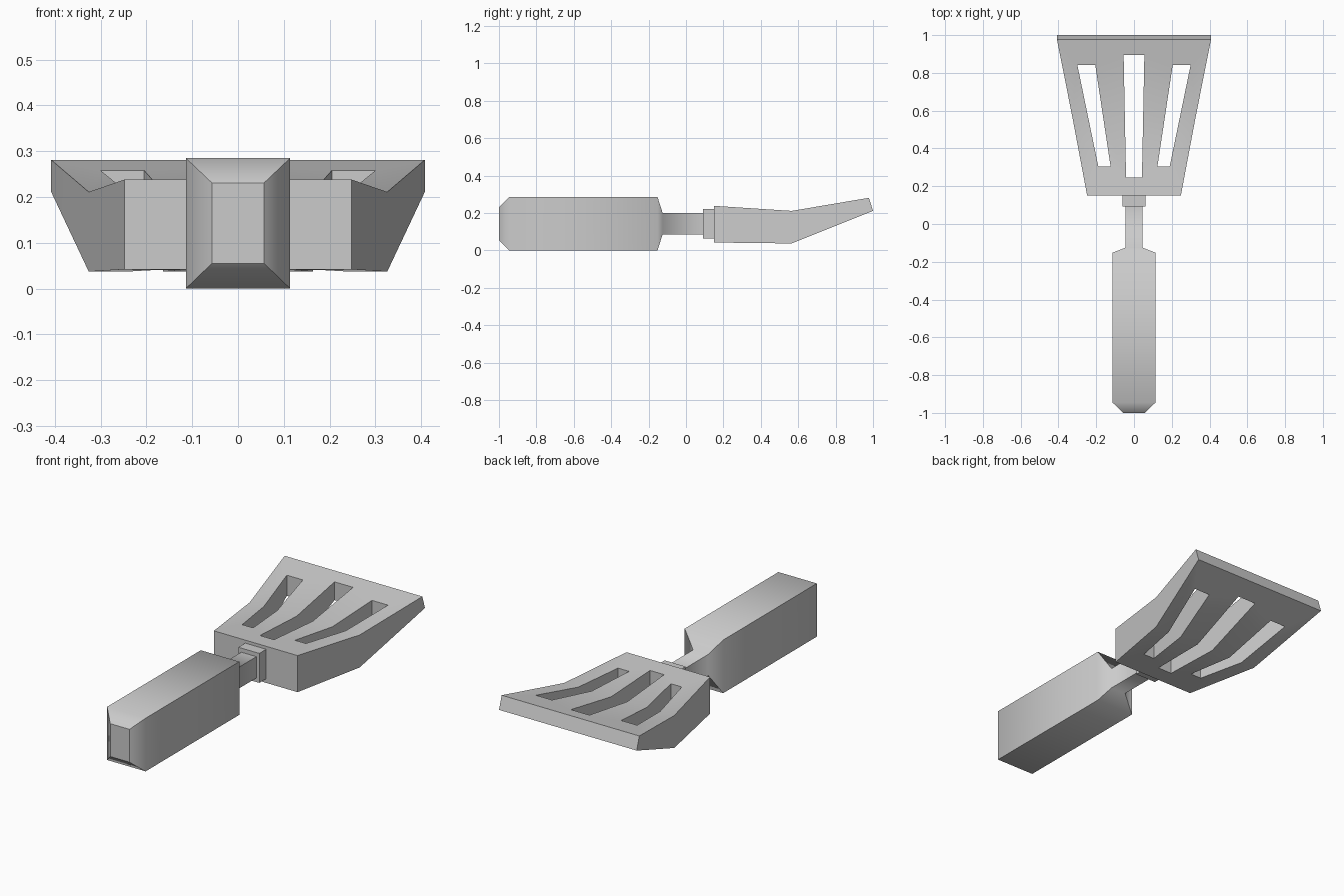
import bpy, bmesh

if "Cube" in bpy.data.objects:
    bpy.data.objects.remove(bpy.data.objects["Cube"])


def loft(name, rings, crisp_caps=True):
    """Skin rectangular rings: (half width, top y, top z, bottom y, bottom z)."""
    bm = bmesh.new()
    loops = []
    for hx, yt, zt, yb, zb in rings:
        pts = [(-hx, yb, zb), (hx, yb, zb), (hx, yt, zt), (-hx, yt, zt)]
        loops.append([bm.verts.new(p) for p in pts])
    for a, b in zip(loops, loops[1:]):
        for i in range(4):
            j = (i + 1) % 4
            bm.faces.new((a[i], a[j], b[j], b[i]))
            # lengthwise corners stay crisp
            bm.edges.get((a[i], b[i])).smooth = False
    for cap in (loops[0], loops[-1]):
        face = bm.faces.new(cap)
        for e in face.edges:
            e.smooth = False
    for f in bm.faces:
        f.smooth = True
    bmesh.ops.recalc_face_normals(bm, faces=bm.faces)
    mesh = bpy.data.meshes.new(name)
    bm.to_mesh(mesh)
    bm.free()
    ob = bpy.data.objects.new(name, mesh)
    bpy.context.collection.objects.link(ob)
    return ob


def section(hx, y, z0, z1):
    return (hx, y, z1, y, z0)


def prism(name, outline, z0, z1):
    """Extrude a plan outline between two heights."""
    bm = bmesh.new()
    face = bm.faces.new([bm.verts.new((x, y, z0)) for x, y in outline])
    ext = bmesh.ops.extrude_face_region(bm, geom=[face])
    for v in ext["geom"]:
        if isinstance(v, bmesh.types.BMVert):
            v.co.z = z1
    bmesh.ops.recalc_face_normals(bm, faces=bm.faces)
    mesh = bpy.data.meshes.new(name)
    bm.to_mesh(mesh)
    bm.free()
    ob = bpy.data.objects.new(name, mesh)
    bpy.context.collection.objects.link(ob)
    return ob


# Handle with chamfered butt, tapering into the thin shank
loft("handle", [
    section(0.057, -1.0, 0.055, 0.231),
    section(0.114, -0.945, 0.0, 0.285),
    section(0.114, -0.152, 0.0, 0.285),
    section(0.045, -0.125, 0.086, 0.2),
    section(0.045, 0.11, 0.086, 0.2),
])

# Collar joining shank and blade
loft("collar", [section(0.062, 0.092, 0.064, 0.222),
                section(0.062, 0.165, 0.064, 0.222)])

# Thick flaring blade, bent upward toward the tip
blade = loft("blade", [
    section(0.248, 0.15, 0.042, 0.238),
    section(0.326, 0.565, 0.037, 0.211),
    (0.408, 0.978, 0.281, 1.0, 0.211),
])

# Three slots cut through the blade
side = [(0.124, 0.305), (0.189, 0.305), (0.3, 0.842), (0.205, 0.842)]
slots = [
    [(-0.042, 0.245), (0.042, 0.245), (0.055, 0.896), (-0.055, 0.896)],
    side,
    [(-x, y) for x, y in reversed(side)],
]
bpy.context.view_layer.objects.active = blade
blade.select_set(True)
for outline in slots:
    cutter = prism("slot_cutter", outline, -0.2, 0.6)
    cutter.hide_render = True
    mod = blade.modifiers.new("slot", "BOOLEAN")
    mod.operation = "DIFFERENCE"
    mod.solver = "EXACT"
    mod.object = cutter
    bpy.ops.object.modifier_apply(modifier=mod.name)
    bpy.data.objects.remove(cutter, do_unlink=True)
bpy.ops.object.shade_smooth_by_angle(angle=0.6)
